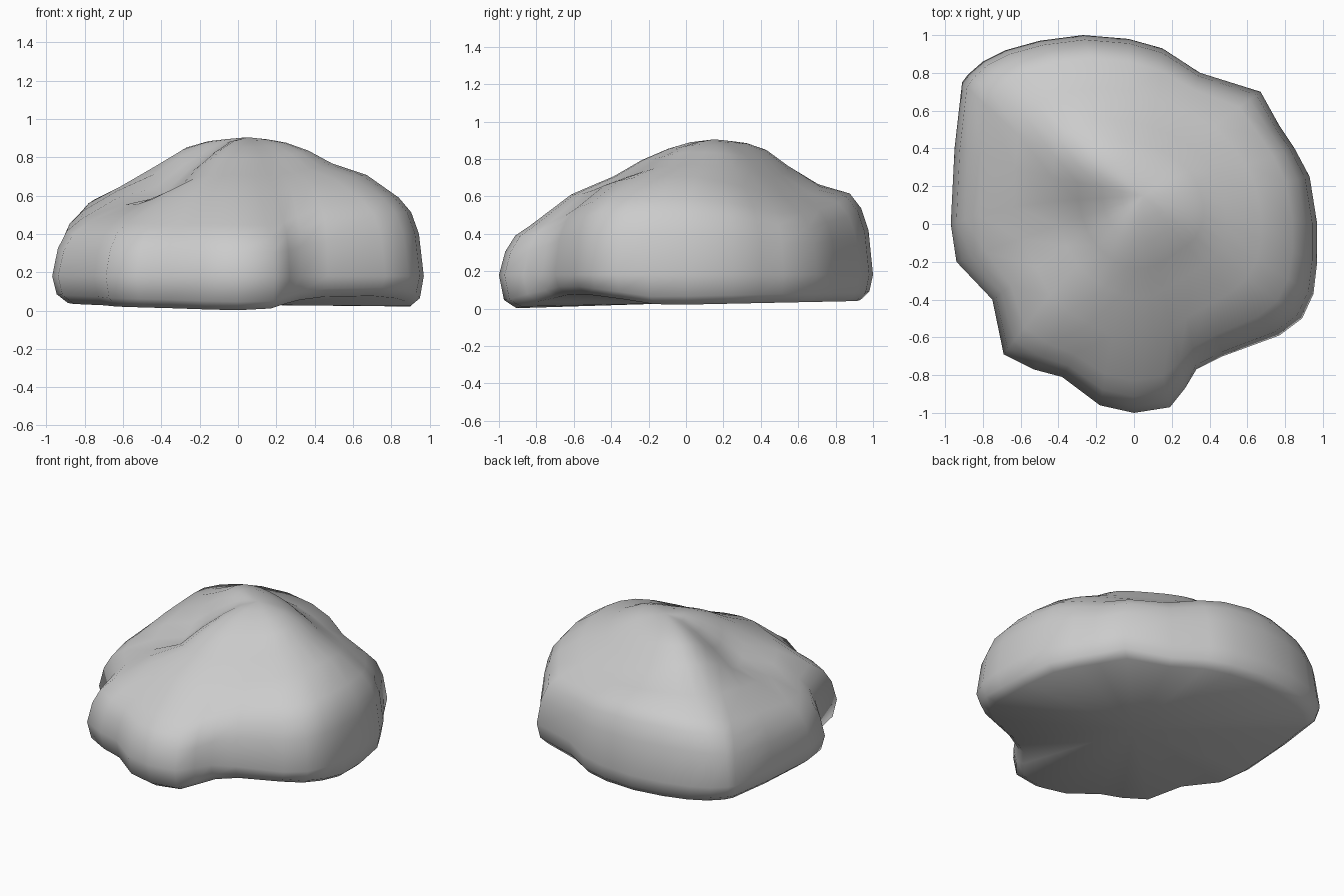
import bpy, bmesh
from mathutils import Vector

if "Cube" in bpy.data.objects:
    bpy.data.objects.remove(bpy.data.objects["Cube"])

# Rock footprint, counter-clockwise: x, y, shoulder height, height halfway to the peak
OUTLINE = [
    (-.97, 0, .47, .63), (-.94, -.2, .45, .57), (-.75, -.4, .46, .59), (-.69, -.69, .46, .65),
    (-.53, -.77, .45, .69), (-.38, -.81, .45, .71), (-.18, -.96, .45, .71), (0, -1, .45, .70),
    (.19, -.97, .44, .70), (.27, -.87, .45, .70), (.33, -.77, .49, .705), (.47, -.70, .54, .715),
    (.77, -.59, .58, .735), (.89, -.5, .59, .75), (.95, -.37, .59, .76), (.97, -.2, .59, .765),
    (.97, 0, .59, .765), (.93, .25, .57, .76), (.85, .4, .54, .75), (.77, .52, .51, .735),
    (.67, .70, .49, .72), (.35, .8, .53, .72), (.15, .93, .57, .73), (-.03, .98, .60, .74),
    (-.27, 1, .62, .76), (-.5, .97, .62, .78), (-.68, .92, .61, .79), (-.8, .86, .595, .79),
    (-.88, .79, .58, .79), (-.91, .75, .57, .78), (-.95, .4, .52, .73),
]
PEAK = Vector((.05, .15, .905))
n = len(OUTLINE)


def soften(values, passes):
    """Average each point with its neighbours round the ring."""
    for _ in range(passes):
        values = [(values[i - 1] + 2 * values[i] + values[(i + 1) % n]) / 4 for i in range(n)]
    return values


EDGE = [Vector(p[:2]) for p in OUTLINE]
ROUND = soften(EDGE, 5)
SHOULDER = soften([p[2] for p in OUTLINE], 1)
MIDDLE = soften([p[3] for p in OUTLINE], 1)


def base(x, y):
    """Underside: slightly tilted, lifted at the left and below the front right hollow."""
    lift = max(0, 1 - ((x - .6) ** 2 + (y + .6) ** 2) / .3)
    return max(0, .021 + .021 * y + .07 * lift + .02 * max(0, -x))


# Rings from base to top: scale about the peak, height rule
# (s shoulder, m middle, b base, y distance towards the back)
RINGS = [
    (.93, lambda s, m, b, y: b),
    (.98, lambda s, m, b, y: b + .045),
    (1.0, lambda s, m, b, y: .18),
    (.975, lambda s, m, b, y: .68 * s),
    (.935, lambda s, m, b, y: .87 * s),
    (.87, lambda s, m, b, y: s),
    (.70, lambda s, m, b, y: .44 * s + .56 * m + .02 - .065 * max(0, y)),
    (.50, lambda s, m, b, y: m + .005 - .02 * max(0, y)),
    (.36, lambda s, m, b, y: .67 * m + .33 * PEAK.z + .025),
    (.23, lambda s, m, b, y: .36 * m + .64 * PEAK.z + .022),
    (.12, lambda s, m, b, y: .08 * m + .92 * PEAK.z),
]

bm = bmesh.new()
rings = []
for k, height in RINGS:
    t = min(1, (1 - k) * 2.5)
    ring = []
    for i in range(n):
        p = PEAK.xy + (EDGE[i].lerp(ROUND[i], t) - PEAK.xy) * k
        z = height(SHOULDER[i], MIDDLE[i], base(p.x, p.y), EDGE[i].y)
        ring.append(bm.verts.new((p.x, p.y, z)))
    rings.append(ring)

# Walls between rings, fan at the peak, fan underneath
peak = bm.verts.new(PEAK)
under = bm.verts.new((0, 0, .03))
for low, high in zip(rings, rings[1:]):
    for i in range(n):
        j = (i + 1) % n
        bm.faces.new((low[i], low[j], high[j], high[i]))
for i in range(n):
    j = (i + 1) % n
    bm.faces.new((rings[-1][i], rings[-1][j], peak))
    bm.faces.new((rings[0][j], rings[0][i], under))
bmesh.ops.recalc_face_normals(bm, faces=bm.faces)

mesh = bpy.data.meshes.new("rock")
bm.to_mesh(mesh)
bm.free()
rock = bpy.data.objects.new("rock", mesh)
bpy.context.collection.objects.link(rock)
bpy.context.view_layer.objects.active = rock
rock.select_set(True)
bpy.ops.object.shade_smooth_by_angle(angle=.9)
